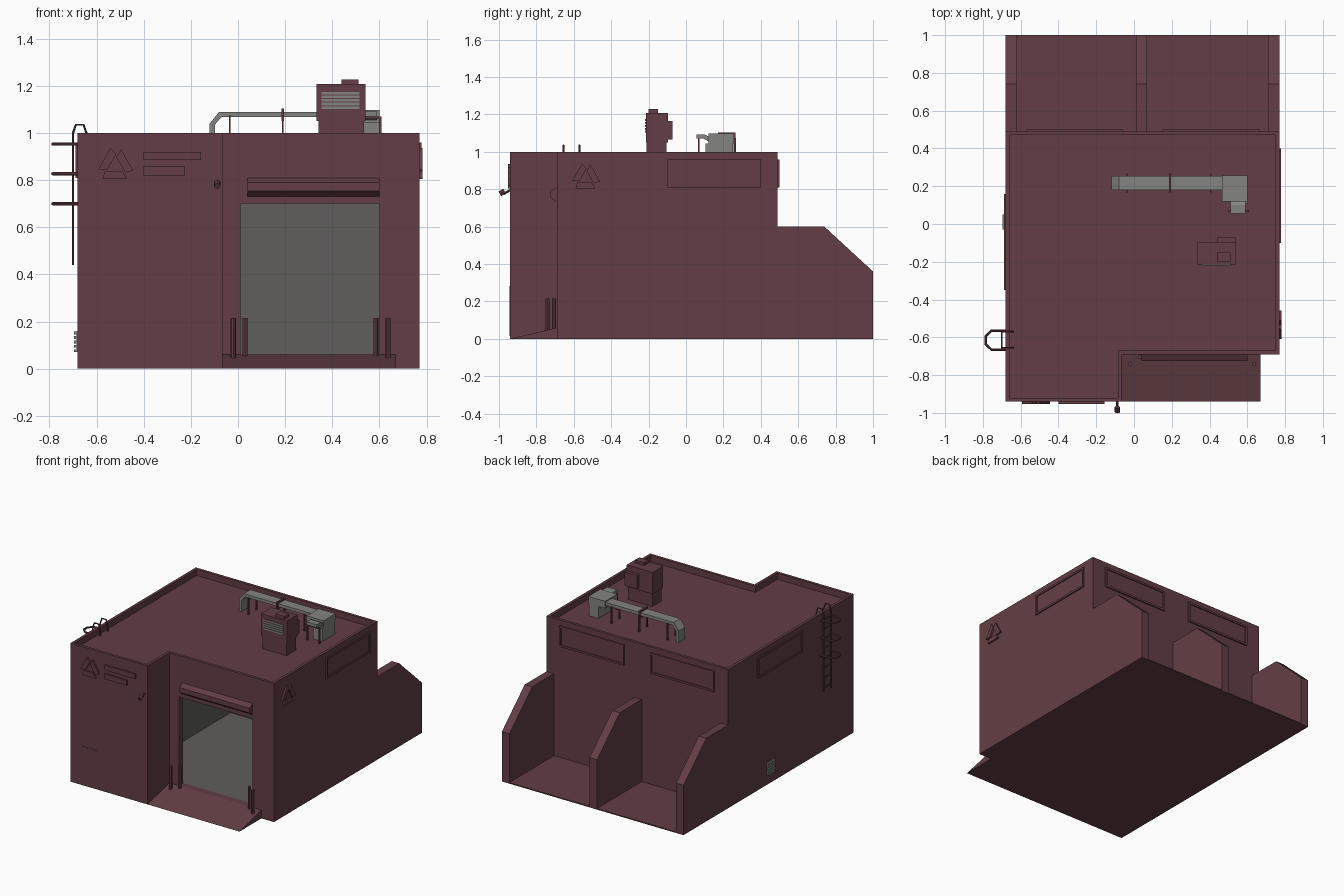
import bpy
import bmesh
from math import sin, cos, tau

if "Cube" in bpy.data.objects:
    bpy.data.objects.remove(bpy.data.objects["Cube"])


def material(name, rgb):
    m = bpy.data.materials.new(name)
    m.use_nodes = True
    m.diffuse_color = (*rgb, 1)
    m.node_tree.nodes["Principled BSDF"].inputs["Base Color"].default_value = (*rgb, 1)
    return m


MAROON = material("dull_maroon", (0.125, 0.048, 0.058))
METAL = material("duct_grey", (0.23, 0.23, 0.22))
INNER = material("interior_grey", (0.115, 0.112, 0.105))


def prism(name, profile, axis, a, b, mat=MAROON):
    """Extrude a 2D profile from a to b along an axis."""
    place = {"x": lambda p, d: (d, p[0], p[1]),
             "y": lambda p, d: (p[0], d, p[1]),
             "z": lambda p, d: (p[0], p[1], d)}[axis]
    bm = bmesh.new()
    low = [bm.verts.new(place(p, a)) for p in profile]
    high = [bm.verts.new(place(p, b)) for p in profile]
    bm.faces.new(low)
    bm.faces.new(high)
    n = len(profile)
    for i in range(n):
        j = (i + 1) % n
        bm.faces.new((low[i], low[j], high[j], high[i]))
    bmesh.ops.recalc_face_normals(bm, faces=bm.faces)
    mesh = bpy.data.meshes.new(name)
    bm.to_mesh(mesh)
    bm.free()
    mesh.materials.append(mat)
    obj = bpy.data.objects.new(name, mesh)
    bpy.context.collection.objects.link(obj)
    return obj


def box(name, x, y, z, mat=MAROON):
    return prism(name, [(x[0], y[0]), (x[1], y[0]), (x[1], y[1]), (x[0], y[1])], "z", *z, mat)


def pipe(name, points, radius, mat=MAROON):
    """Round bar following a path."""
    curve = bpy.data.curves.new(name, "CURVE")
    curve.dimensions = "3D"
    curve.bevel_depth = radius
    curve.bevel_resolution = 2
    curve.use_fill_caps = True
    line = curve.splines.new("POLY")
    line.points.add(len(points) - 1)
    for point, co in zip(line.points, points):
        point.co = (*co, 1)
    curve.materials.append(mat)
    obj = bpy.data.objects.new(name, curve)
    bpy.context.collection.objects.link(obj)
    bpy.ops.object.select_all(action="DESELECT")
    obj.select_set(True)
    bpy.context.view_layer.objects.active = obj
    bpy.ops.object.convert(target="MESH")
    bpy.ops.object.shade_smooth_by_angle()


def rect(u0, u1, z0, z1):
    return [(u0, z0), (u1, z0), (u1, z1), (u0, z1)]


def cut(target, cutter):
    mod = target.modifiers.new("cut", "BOOLEAN")
    mod.operation = "DIFFERENCE"
    mod.solver = "EXACT"
    mod.object = cutter
    bpy.context.view_layer.objects.active = target
    bpy.ops.object.modifier_apply(modifier=mod.name)
    bpy.data.objects.remove(cutter)


# Main building with hollow room, doorway and sunken roof
LEFT, RIGHT, FRONT, STEP, BACK, NOOK = -0.68, 0.77, -0.94, -0.69, 0.49, -0.065


def plan(t):
    return [(LEFT + t, FRONT + t), (NOOK - t, FRONT + t), (NOOK - t, STEP + t),
            (RIGHT - t, STEP + t), (RIGHT - t, BACK - t), (LEFT + t, BACK - t)]


building = prism("building", plan(0), "z", 0, 1)
cut(building, prism("roof_cutter", plan(0.02), "z", 0.955, 1.1))
cut(building, box("room_cutter", (-0.36, 0.71), (-0.64, 0.43), (0.06, 0.9)))
cut(building, box("door_cutter", (0.01, 0.6), (-0.8, -0.6), (0.06, 0.7)))
building.data.materials.append(INNER)
for face in building.data.polygons:
    c = face.center
    inside = -0.37 < c.x < 0.72 and -0.645 < c.y < 0.44 and 0.05 < c.z < 0.91
    face.material_index = 1 if inside else 0

# Loading ramp and bollards
prism("ramp", [(FRONT, 0), (STEP, 0), (STEP, 0.06)], "x", NOOK, 0.67)
for x, y in ((-0.02, -0.74), (0.03, -0.705), (0.585, -0.705), (0.637, -0.74)):
    pipe("bollard", [(x, y, 0.045), (x, y, 0.215)], 0.011)

# Shutter housing above the doorway
prism("shutter_housing", [(STEP, 0.81), (-0.725, 0.79), (-0.725, 0.755), (STEP, 0.73)],
      "x", 0.04, 0.6)

# Rear storage bays
box("bay_floor", (LEFT, RIGHT), (BACK, 1), (0, 0.008))
bay_side = [(BACK, 0), (1, 0), (1, 0.36), (0.74, 0.6), (BACK, 0.6)]
for x in (LEFT, 0.01, 0.71):
    prism("bay_wall", bay_side, "x", x, x + 0.06)

# Framed high windows on the back and both sides
for axis, wall, side, u0, u1 in (("y", BACK, 1, -0.57, -0.06), ("y", BACK, 1, 0.15, 0.665),
                                 ("x", RIGHT, 1, -0.1, 0.4), ("x", LEFT, -1, -0.35, 0.16)):
    z0, z1, w = 0.81, 0.96, 0.014
    prism("window_panel", rect(u0, u1, z0, z1), axis, wall, wall + side * 0.002)
    for bar in (rect(u0, u1, z0, z0 + w), rect(u0, u1, z1 - w, z1),
                rect(u0, u0 + w, z0 + w, z1 - w), rect(u1 - w, u1, z0 + w, z1 - w)):
        prism("window_frame", bar, axis, wall, wall + side * 0.009)

# Triangular wall reliefs and blank boards
for axis, wall, side, u in (("y", FRONT, -1, -0.52), ("x", RIGHT, 1, -0.535)):
    for k in range(3):
        c, s = cos(k * tau / 3), sin(k * tau / 3)
        shape = [(-0.055, -0.056), (0.05, -0.056), (0.03, -0.022), (-0.045, -0.022)]
        shape = [(u + c * p - s * q, 0.86 + s * p + c * q) for p, q in shape]
        prism("relief_bar", shape, axis, wall, wall + side * 0.012)
prism("upper_board", rect(-0.4, -0.157, 0.885, 0.92), "y", FRONT, FRONT - 0.012)
prism("lower_board", rect(-0.4, -0.225, 0.82, 0.857), "y", FRONT, FRONT - 0.012)

# Side door and wall camera
prism("staff_door", rect(-0.585, -0.458, 0.015, 0.282), "y", FRONT, FRONT - 0.003)
pipe("camera_arm", [(-0.088, FRONT, 0.795), (-0.088, -0.975, 0.775)], 0.006)
pipe("camera_body", [(-0.088, -0.97, 0.79), (-0.088, -0.995, 0.775)], 0.014)

# Louvred vent low on the right wall
box("vent_back", (-0.686, LEFT), (-0.03, 0.05), (0.07, 0.16), METAL)
for i in range(5):
    z = 0.07 + i * 0.019
    box("vent_slat", (-0.695, LEFT), (-0.03, 0.05), (z, z + 0.012), METAL)

# Roof ladder with cage hoops
for y in (-0.57, -0.655):
    pipe("ladder_rail", [(-0.7, y, 0.44), (-0.7, y, 1.0), (-0.688, y, 1.035),
                         (-0.655, y, 1.035), (-0.64, y, 0.99), (-0.64, y, 0.955)], 0.005)
for i in range(8):
    z = 0.47 + i * 0.07
    pipe("ladder_rung", [(-0.7, -0.57, z), (-0.7, -0.655, z)], 0.005)
for z in (0.7, 0.827, 0.953):
    pipe("ladder_hoop", [(LEFT, -0.565, z), (-0.755, -0.565, z), (-0.786, -0.595, z),
                         (-0.786, -0.635, z), (-0.755, -0.665, z), (LEFT, -0.665, z)], 0.007)

# Roof cooling unit
box("cooler_base", (0.342, 0.535), (-0.21, -0.105), (0.95, 1.055))
box("cooler_body", (0.333, 0.54), (-0.215, -0.095), (1.05, 1.207))
box("cooler_back", (0.44, 0.54), (-0.095, -0.072), (1.065, 1.165))
box("cooler_cap", (0.44, 0.512), (-0.2, -0.15), (1.207, 1.228))
for i in range(5):
    z = 1.102 + i * 0.0155
    box("cooler_slat", (0.355, 0.515), (-0.22, -0.215), (z, z + 0.011), METAL)

# Roof duct with bent ends and fan box
prism("roof_duct", [(-0.12, 0.95), (-0.12, 1.04), (-0.08, 1.09), (0.47, 1.09), (0.47, 1.068),
                    (-0.07, 1.068), (-0.098, 1.035), (-0.098, 0.95)], "y", 0.18, 0.255, METAL)
box("fan_box", (0.465, 0.6), (0.12, 0.257), (1.045, 1.098), METAL)
box("fan_base", (0.525, 0.6), (0.105, 0.25), (0.95, 1.045), METAL)
prism("fan_spout", [(0.055, 1.092), (0.1, 1.092), (0.16, 1.06), (0.16, 1.03),
                    (0.095, 1.07), (0.055, 1.07)], "x", 0.51, 0.59, METAL)

# Duct legs and strap
for x in (-0.035, 0.19, 0.41):
    for y in (0.172, 0.262):
        box("duct_leg", (x - 0.004, x + 0.004), (y - 0.006, y + 0.006), (0.95, 1.075))
    box("duct_crossbar", (x - 0.004, x + 0.004), (0.17, 0.264), (1.058, 1.068))
box("duct_strap", (0.184, 0.196), (0.17, 0.264), (1.05, 1.103))
for x in (0.505, 0.603):
    box("spout_leg", (x - 0.005, x + 0.005), (0.063, 0.073), (0.95, 1.07))
box("spout_crossbar", (0.5, 0.608), (0.063, 0.073), (1.06, 1.07))
